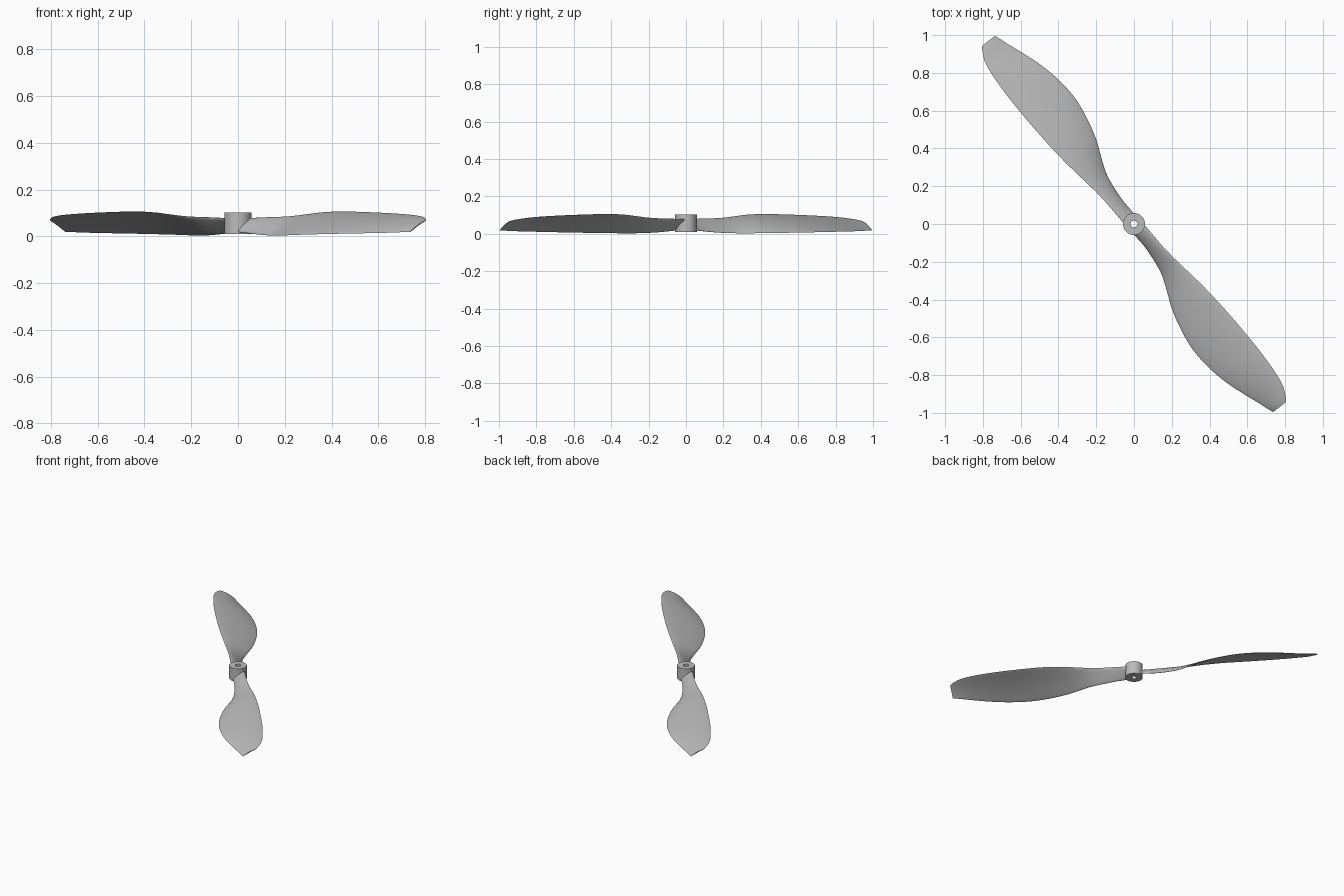
import bpy, bmesh, math
from mathutils import Matrix

if "Cube" in bpy.data.objects:
    bpy.data.objects.remove(bpy.data.objects["Cube"])

grey = bpy.data.materials.new("light grey plastic")
grey.diffuse_color = (0.5, 0.5, 0.5, 1)
grey.use_nodes = True
grey.node_tree.nodes["Principled BSDF"].inputs["Base Color"].default_value = grey.diffuse_color


def finish(bm, name):
    bmesh.ops.recalc_face_normals(bm, faces=bm.faces)
    mesh = bpy.data.meshes.new(name)
    bm.to_mesh(mesh)
    bm.free()
    obj = bpy.data.objects.new(name, mesh)
    bpy.context.collection.objects.link(obj)
    mesh.materials.append(grey)
    bpy.ops.object.select_all(action='DESELECT')
    obj.select_set(True)
    bpy.context.view_layer.objects.active = obj
    bpy.ops.object.shade_smooth_by_angle(angle=math.radians(40))
    return obj


# Blade stations: span, low edge (offset, height), high edge (offset, height), thickness
STATIONS = [
    (0.03, -0.036, 0.020, 0.040, 0.076, 0.020),
    (0.12, -0.030, 0.012, 0.043, 0.080, 0.019),
    (0.21, -0.036, 0.006, 0.048, 0.082, 0.017),
    (0.30, -0.051, 0.003, 0.058, 0.086, 0.015),
    (0.39, -0.085, 0.003, 0.071, 0.094, 0.014),
    (0.48, -0.122, 0.004, 0.083, 0.102, 0.013),
    (0.60, -0.153, 0.006, 0.094, 0.106, 0.012),
    (0.72, -0.168, 0.008, 0.101, 0.104, 0.011),
    (0.84, -0.161, 0.010, 0.105, 0.101, 0.010),
    (0.96, -0.137, 0.012, 0.106, 0.097, 0.009),
    (1.08, -0.097, 0.014, 0.100, 0.091, 0.008),
    (1.16, -0.067, 0.016, 0.088, 0.084, 0.007),
    (1.21, -0.050, 0.018, 0.066, 0.076, 0.006),
    (1.238, -0.039, 0.018, 0.047, 0.068, 0.005),
]


def smooth_stations(rows, steps=4):
    """Catmull-Rom interpolation between the stations."""
    out = []
    for i in range(len(rows) - 1):
        quad = [rows[max(i - 1, 0)], rows[i], rows[i + 1], rows[min(i + 2, len(rows) - 1)]]
        for k in range(steps):
            f = k / steps
            out.append([0.5 * (2 * b + (c - a) * f + (2 * a - 5 * b + 4 * c - d) * f * f
                               + (3 * b - a - 3 * c + d) * f ** 3) for a, b, c, d in zip(*quad)])
    return out + [list(rows[-1])]


def section(row, n=12):
    """Closed cambered aerofoil ring, along the top and back underneath."""
    s, t0, z0, t1, z1, thick = row
    dt, dz = t1 - t0, z1 - z0
    chord = math.hypot(dt, dz)
    nt, nz = -dz / chord, dt / chord
    ring = []
    for k in range(2 * n):
        side = 1 if k < n else -1
        f = 0.5 - 0.5 * math.cos(math.pi * k / n)
        bow = 0.035 * chord * 4 * f * (1 - f)
        off = bow + side * thick * math.sqrt(f * (1 - f))
        ring.append((s, t0 + dt * f + nt * off, z0 + dz * f + nz * off))
    return ring


def make_blade(name, angle):
    bm = bmesh.new()
    rings = [[bm.verts.new(p) for p in section(r)] for r in smooth_stations(STATIONS)]
    count = len(rings[0])
    for a, b in zip(rings, rings[1:]):
        for k in range(count):
            j = (k + 1) % count
            bm.faces.new((a[k], a[j], b[j], b[k]))
    bm.faces.new(rings[0])
    bm.faces.new(rings[-1])
    bmesh.ops.rotate(bm, verts=bm.verts, cent=(0, 0, 0), matrix=Matrix.Rotation(angle, 3, 'Z'))
    return finish(bm, name)


# Two twisted blades, half a turn apart
SWEEP = math.atan2(-0.785, 0.62)
make_blade("front_blade", SWEEP)
make_blade("back_blade", SWEEP + math.pi)

# Hub: a ring profile turned about the shaft hole
bm = bmesh.new()
profile = [(0.018, 0.01), (0.058, 0.01), (0.058, 0.102), (0.018, 0.102)]
SIDES = 48
rings = []
for i in range(SIDES):
    a = 2 * math.pi * i / SIDES
    rings.append([bm.verts.new((r * math.cos(a), r * math.sin(a), z)) for r, z in profile])
for i in range(SIDES):
    a, b = rings[i], rings[(i + 1) % SIDES]
    for k in range(4):
        j = (k + 1) % 4
        bm.faces.new((a[k], b[k], b[j], a[j]))
finish(bm, "hub")
